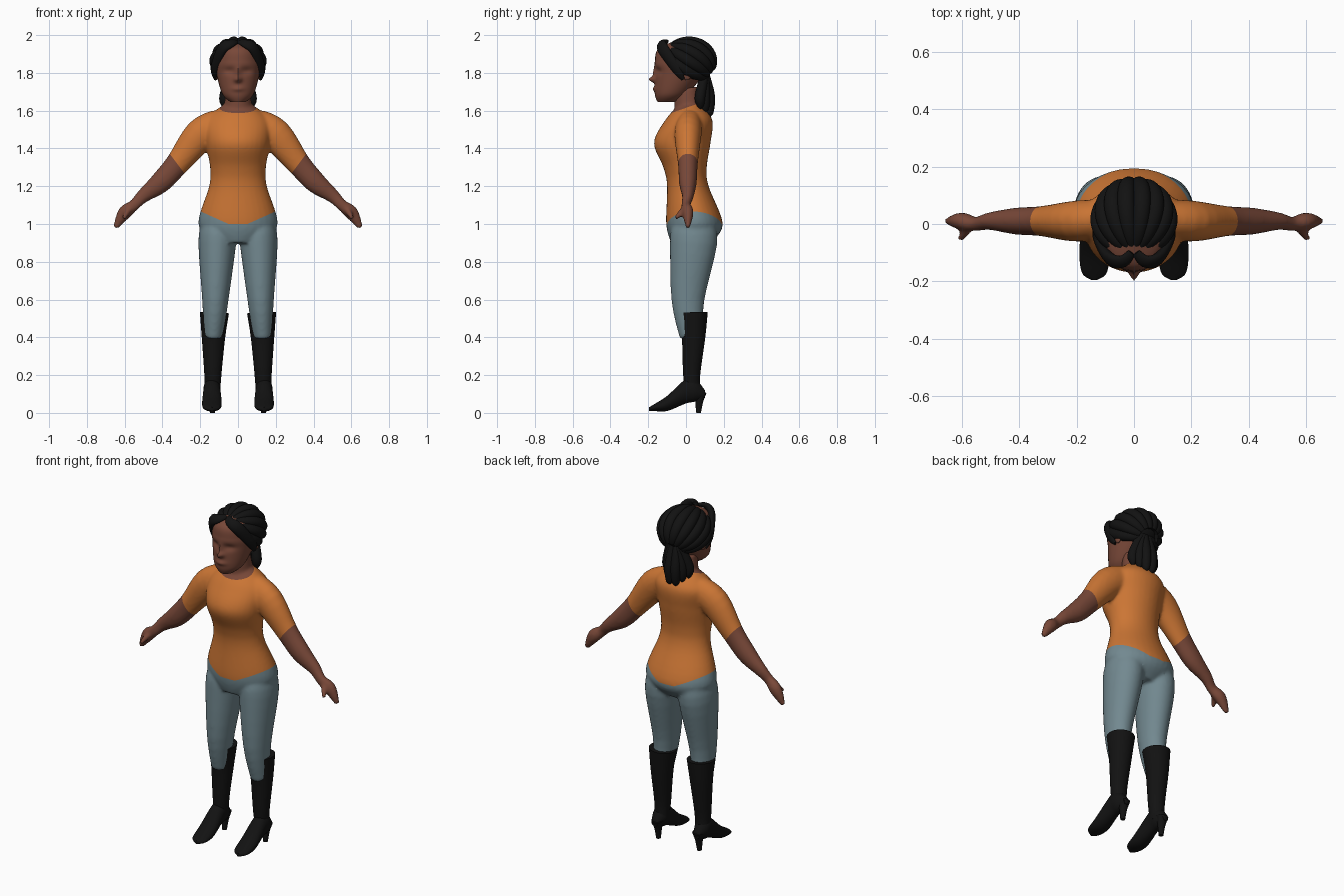
import bpy, bmesh, math
from mathutils import Vector, Matrix

cube = bpy.data.objects.get("Cube")
if cube:
    bpy.data.objects.remove(cube, do_unlink=True)

X, Y, Z = Vector((1, 0, 0)), Vector((0, 1, 0)), Vector((0, 0, 1))
FAR_BACK = Vector((0, 50, 1))
SKULL = Vector((0, 0.01, 1.855))
SIDES = {"left": 1, "right": -1}


def material(name, rgb):
    mat = bpy.data.materials.new(name)
    mat.use_nodes = True
    mat.diffuse_color = (*rgb, 1)
    mat.node_tree.nodes["Principled BSDF"].inputs["Base Color"].default_value = (*rgb, 1)
    return mat


SKIN = material("brown skin", (0.19, 0.065, 0.04))
ORANGE = material("orange cloth", (0.6, 0.18, 0.035))
GREY = material("blue grey cloth", (0.17, 0.25, 0.28))
BLACK = material("black", (0.006, 0.006, 0.006))


def smooth_rows(rows, steps):
    """Catmull-Rom interpolation of rows of numbers."""
    result = []
    last = len(rows) - 1
    for i in range(last):
        before, start, end, after = rows[max(i - 1, 0)], rows[i], rows[i + 1], rows[min(i + 2, last)]
        for k in range(steps):
            t = k / steps
            result.append([0.5 * (2 * b + (c - a) * t + (2 * a - 5 * b + 4 * c - d) * t * t
                                  + (3 * b - a - 3 * c + d) * t ** 3)
                           for a, b, c, d in zip(before, start, end, after)])
    return result + [list(rows[last])]


def skin_rings(bm, rings):
    """Closed surface through rings given as (centre, half axis, other half axis)."""
    segments = 32
    loops = []
    for centre, u, v in rings:
        angles = [math.tau * k / segments for k in range(segments)]
        loops.append([bm.verts.new(centre + u * math.cos(w) + v * math.sin(w)) for w in angles])
    for low, high in zip(loops, loops[1:]):
        for k in range(segments):
            bm.faces.new((low[k - 1], low[k], high[k], high[k - 1]))
    bm.faces.new(loops[0])
    bm.faces.new(loops[-1])


def tube(bm, rows, side=1, pole=FAR_BACK, oval=1.0, steps=4):
    """Tube along a path of (x, y, z, radius); oval scales the radius towards the pole."""
    rows = smooth_rows(rows, steps)
    path = [Vector((side * x, y, z)) for x, y, z, radius in rows]
    rings = []
    for i, (point, row) in enumerate(zip(path, rows)):
        along = path[min(i + 1, len(path) - 1)] - path[max(i - 1, 0)]
        along.normalize()
        outward = point - pole
        outward = (outward - along * outward.dot(along)).normalized()
        rings.append((point, along.cross(outward) * row[-1], outward * row[-1] * oval))
    skin_rings(bm, rings)


def stack(bm, rows, axis, across, x=0.0, steps=6):
    """Parallel slices along an axis, as (position, half width, low, high) across it."""
    skin_rings(bm, [(X * x + axis * place + across * (low + high) / 2, X * width, across * (high - low) / 2)
                    for place, width, low, high in smooth_rows(rows, steps)])


def ball(bm, centre, radii):
    bmesh.ops.create_uvsphere(bm, u_segments=24, v_segments=16, radius=1,
                              matrix=Matrix.Translation(centre) @ Matrix.Diagonal((*radii, 1)))


def finish(name, bm, mat):
    bmesh.ops.recalc_face_normals(bm, faces=bm.faces)
    mesh = bpy.data.meshes.new(name)
    bm.to_mesh(mesh)
    bm.free()
    mesh.materials.append(mat)
    part = bpy.data.objects.new(name, mesh)
    bpy.context.collection.objects.link(part)
    bpy.ops.object.select_all(action="DESELECT")
    part.select_set(True)
    bpy.context.view_layer.objects.active = part
    bpy.ops.object.shade_smooth_by_angle(angle=math.radians(50))
    return part


# Body volumes, fused into one smooth surface
trunk = [(0.9, 0.12, -0.08, 0.13), (1, 0.21, -0.105, 0.195), (1.2, 0.153, -0.1, 0.12),
         (1.3, 0.148, -0.12, 0.11), (1.43, 0.17, -0.17, 0.13), (1.55, 0.17, -0.11, 0.14),
         (1.63, 0.08, -0.04, 0.08)]
neck = [(0, 0.02, 1.55, 0.08), (0, 0, 1.72, 0.065)]
leg = [(0.1, 0.04, 1, 0.09), (0.11, 0.04, 0.9, 0.1), (0.12, 0.01, 0.6, 0.07), (0.13, 0.03, 0.4, 0.05)]
arm = [(0.1, 0.02, 1.53, 0.08), (0.2, 0.01, 1.47, 0.087), (0.32, 0.01, 1.32, 0.064),
       (0.41, 0.01, 1.22, 0.057), (0.5, 0.01, 1.15, 0.038), (0.55, 0, 1.1, 0.03),
       (0.6, 0.01, 1.06, 0.037), (0.65, 0.01, 0.98, 0.014)]
thumb = [(0.57, 0, 1.09, 0.02), (0.605, -0.055, 1.03, 0.012)]
bm = bmesh.new()
stack(bm, trunk, Z, Y)
tube(bm, neck)
for side in SIDES.values():
    tube(bm, leg, side, oval=1.25)
    tube(bm, arm, side, oval=0.82)
    tube(bm, thumb, side)
blend = finish("body_blend", bm, SKIN)
fuse = blend.modifiers.new("Fuse", "REMESH")
fuse.mode, fuse.voxel_size = "VOXEL", 0.009
relax = blend.modifiers.new("Relax", "SMOOTH")
relax.factor, relax.iterations = 0.5, 8
fused = bpy.data.meshes.new_from_object(blend.evaluated_get(bpy.context.evaluated_depsgraph_get()))
bpy.data.objects.remove(blend, do_unlink=True)

# Clean garment edges: hem, collar and sleeve ends
bm = bmesh.new()
bm.from_mesh(fused)
cuts = [(Z, Z), (Vector((0, 0, 1.615)), Vector((0, -0.35, 1)))]
for side in SIDES.values():
    cuts.append((Vector((0.05 * side, 0, 1)), Vector((-0.45 * side, 0, 1))))
    cuts.append((Vector((0.36 * side, 0, 1.37)), Vector((0.8 * side, 0, -0.6))))
for point, normal in cuts:
    bmesh.ops.bisect_plane(bm, geom=bm.verts[:] + bm.edges[:] + bm.faces[:], dist=0.0001,
                           plane_co=point, plane_no=normal)


def garment(face):
    centre = face.calc_center_median()
    x, y, z = abs(centre.x), centre.y, centre.z
    past_sleeve = x > 0.25 and 0.8 * (x - 0.36) > 0.6 * (z - 1.37)
    if past_sleeve or z > 1.615 + 0.35 * y:
        return "neck_and_arms"
    return "trousers" if z < 1 + max(0, 0.45 * (x - 0.05)) else "shirt"


for name, mat in (("neck_and_arms", SKIN), ("shirt", ORANGE), ("trousers", GREY)):
    part = bm.copy()
    others = [face for face in part.faces if garment(face) != name]
    bmesh.ops.delete(part, geom=others, context="FACES")
    finish(name, part, mat)
bm.free()

# Boots with pointed feet and heels
shaft = [(0.125, 0.038, 0.53, 0.077), (0.13, 0.04, 0.4, 0.062), (0.133, 0.03, 0.2, 0.045), (0.135, 0.04, 0.1, 0.04)]
foot = [(0.1, 0.02, 0.08, 0.12), (0.05, 0.043, 0.06, 0.18), (0, 0.045, 0.05, 0.18),
        (-0.1, 0.052, 0.01, 0.09), (-0.17, 0.043, 0.01, 0.045), (-0.195, 0.01, 0.01, 0.03)]
heel = [(0.135, 0.075, 0.11, 0.034), (0.135, 0.07, 0.06, 0.021), (0.135, 0.066, 0, 0.013)]
for label, side in SIDES.items():
    bm = bmesh.new()
    tube(bm, shaft, side)
    stack(bm, foot, Y, Z, x=0.138 * side)
    tube(bm, heel, side)
    finish(label + "_boot", bm, BLACK)

# Head, with nose, bridge, lips and eye sockets raised or sunk as soft bumps
head = [(1.645, 0.04, -0.15, -0.05), (1.69, 0.084, -0.165, 0.01), (1.8, 0.115, -0.163, 0.1),
        (1.86, 0.12, -0.165, 0.12), (1.93, 0.1, -0.145, 0.1), (1.975, 0.02, -0.04, 0.02)]
bumps = [(0, 1.765, 0.017, 0.015, 0.03), (0, 1.8, 0.012, 0.03, 0.012),
         (0, 1.715, 0.03, 0.013, 0.01), (0.045, 1.81, 0.03, 0.02, -0.012)]
bm = bmesh.new()
stack(bm, head, Z, Y, steps=12)
bmesh.ops.subdivide_edges(bm, edges=bm.edges[:], cuts=1, use_grid_fill=True, smooth=1)
for vert in bm.verts:
    if vert.co.y < -0.06:
        for x, z, width, height, depth in bumps:
            across, up = (abs(vert.co.x) - x) / width, (vert.co.z - z) / height
            vert.co.y -= depth * math.exp(-across ** 2 - up ** 2)
for side in SIDES.values():
    ball(bm, (0.116 * side, 0.005, 1.795), (0.012, 0.024, 0.034))
finish("head", bm, SKIN)

# Hair cap under braids that sweep from the front parting to the nape
bm = bmesh.new()
ball(bm, (0, 0.02, 1.865), (0.128, 0.128, 0.113))
front, rise = Vector((0, -0.8, 0.6)), Vector((0, 0.6, 0.8))
reach = Matrix.Diagonal((0.125, 0.135, 0.115))
for side in SIDES.values():
    for lean in range(13, 110, 24):
        out = rise * math.cos(math.radians(lean)) + X * math.sin(math.radians(lean))
        braid = []
        for k in range(13):
            turn = math.radians(12 * (k + 1))
            point = SKULL + reach @ (front * math.cos(turn) + out * math.sin(turn))
            braid.append((*point, 0.014 + 0.016 * math.sin(turn)))
        tube(bm, braid, side, pole=SKULL, oval=0.9, steps=2)
finish("braided_hair", bm, BLACK)

# Swept fringe on each side of the face
fringe = [(0.008, -0.1, 1.965, 0.015), (0.04, -0.13, 1.955, 0.026), (0.085, -0.12, 1.925, 0.033),
          (0.125, -0.05, 1.82, 0.027), (0.12, -0.015, 1.765, 0.01)]
for label, side in SIDES.items():
    bm = bmesh.new()
    tube(bm, fringe, side, pole=SKULL, oval=0.6)
    finish(label + "_fringe", bm, BLACK)

# Short gathered braids at the nape
bm = bmesh.new()
for side in SIDES.values():
    for k in range(3):
        x, y, tip = 0.02 + 0.025 * k, 0.125 - 0.025 * k, 1.57 + 0.02 * k
        tube(bm, [(x / 2, 0.1, 1.8, 0.022), (x, y, 1.68, 0.028), (x, y, tip + 0.025, 0.022), (x, y, tip, 0.007)], side)
finish("gathered_braids", bm, BLACK)
